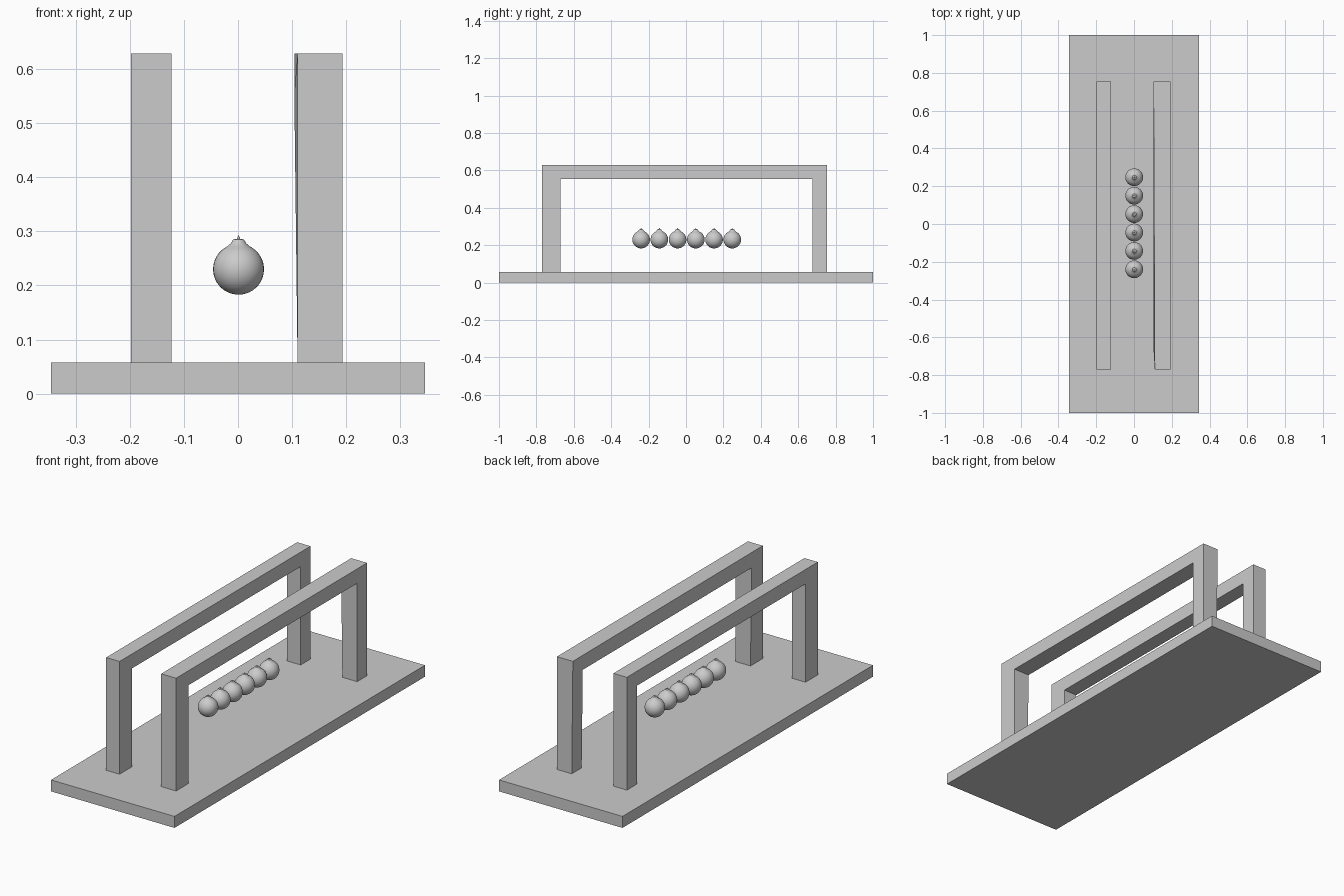
import bpy, bmesh, math
from mathutils import Vector

if "Cube" in bpy.data.objects:
    bpy.data.objects.remove(bpy.data.objects["Cube"])


def make_object(name, bm, smooth=False):
    bmesh.ops.recalc_face_normals(bm, faces=bm.faces)
    mesh = bpy.data.meshes.new(name)
    bm.to_mesh(mesh)
    bm.free()
    ob = bpy.data.objects.new(name, mesh)
    bpy.context.collection.objects.link(ob)
    if smooth:
        bpy.context.view_layer.objects.active = ob
        ob.select_set(True)
        bpy.ops.object.shade_smooth_by_angle(angle=math.radians(35))
        ob.select_set(False)
    return ob


# Base slab
bm = bmesh.new()
bmesh.ops.create_cube(bm, size=1)
for v in bm.verts:
    v.co = (v.co.x * 0.69, v.co.y * 2, (v.co.z + 0.5) * 0.058)
make_object("base", bm)

# Arch outline (y, z), shared by both frames
ARCH = [(-0.77, 0.058), (-0.77, 0.628), (0.755, 0.628), (0.755, 0.058),
        (0.676, 0.058), (0.676, 0.555), (-0.672, 0.555), (-0.672, 0.058)]


def arch_frame(name, x0, x1, lean=0.0):
    bm = bmesh.new()
    face = bm.faces.new([bm.verts.new((x0, y, z)) for y, z in ARCH])
    ext = bmesh.ops.extrude_face_region(bm, geom=[face])
    moved = [g for g in ext["geom"] if isinstance(g, bmesh.types.BMVert)]
    bmesh.ops.translate(bm, verts=moved, vec=(x1 - x0, 0, 0))
    # The inner side swells slightly at the top, except at the front corner
    for v in bm.verts:
        if v.co.z > 0.1 and v.co.y > -0.7 and abs(v.co.x - x0) < 1e-4:
            v.co.x -= lean
    make_object(name, bm)


arch_frame("left_frame", -0.198, -0.123)
arch_frame("right_frame", 0.110, 0.193, lean=0.006)

# Hanging balls: lathed sphere, collar and hook tip
R = 0.047
profile = [(R * math.sin(a), -R * math.cos(a))
           for a in (math.radians(i * 154 / 18) for i in range(19))]
profile += [(0.014, 0.048), (0.010, 0.055), (0.003, 0.056), (0.002, 0.059), (0, 0.063)]
for i in range(6):
    bm = bmesh.new()
    center = Vector((0.001, -0.24 + i * 0.0975, 0.230))
    verts = [bm.verts.new(center + Vector((r, 0, z))) for r, z in profile]
    edges = [bm.edges.new(pair) for pair in zip(verts, verts[1:])]
    bmesh.ops.spin(bm, geom=verts + edges, cent=center, axis=(0, 0, 1),
                   angle=math.tau, steps=32)
    bmesh.ops.remove_doubles(bm, verts=bm.verts, dist=1e-5)
    make_object(f"ball_{i + 1}", bm, smooth=True)
